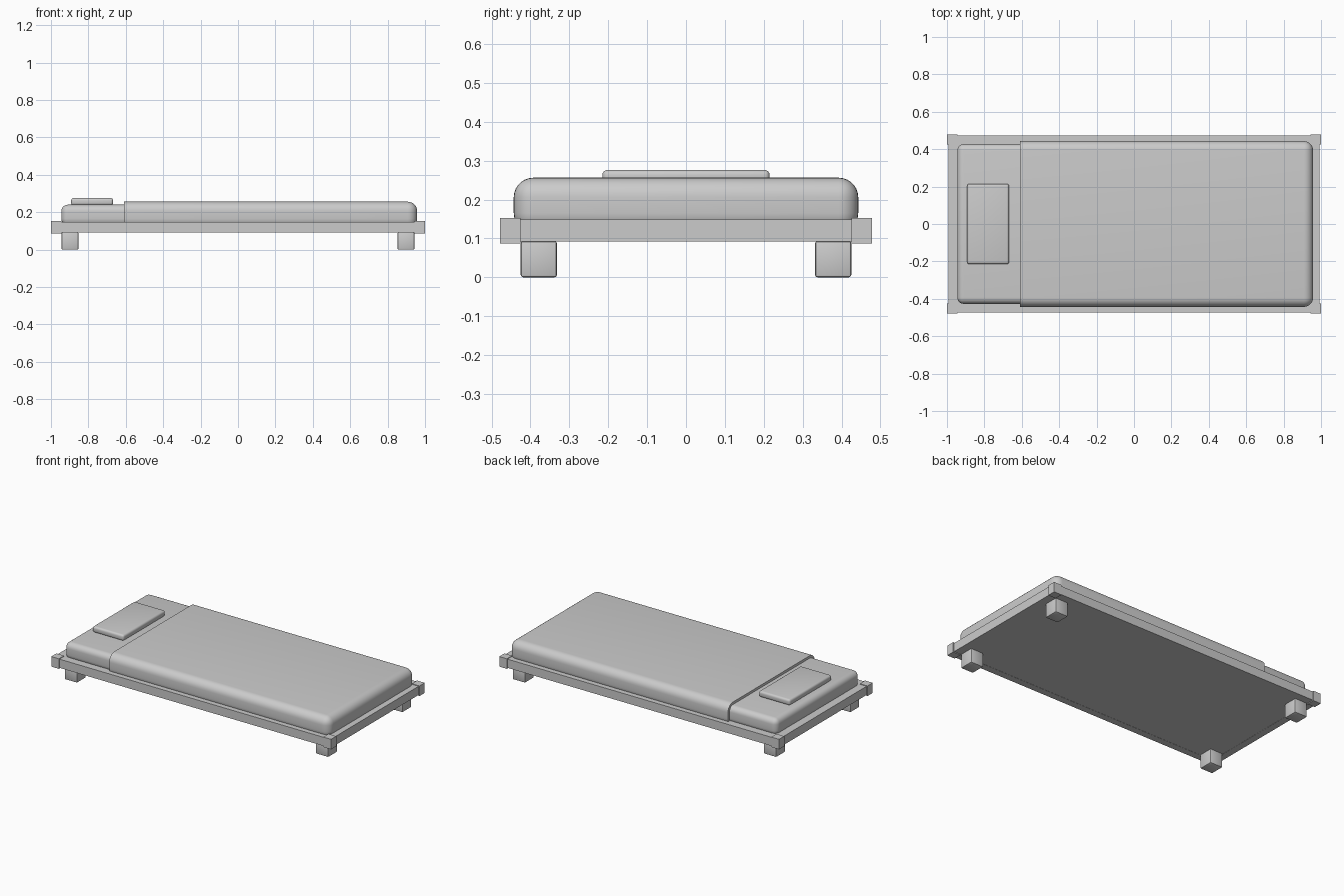
import bpy, bmesh
from math import radians
from mathutils import Vector

if "Cube" in bpy.data.objects:
    bpy.data.objects.remove(bpy.data.objects["Cube"])


def box(name, lo, hi, bevel=0.0, segments=4, cuts=()):
    """Rounded box from min/max corners; cuts are (point, normal, fill), removing the normal side."""
    lo, hi = Vector(lo), Vector(hi)
    bm = bmesh.new()
    bmesh.ops.create_cube(bm, size=1)
    for v in bm.verts:
        v.co = (lo + hi) / 2 + v.co * (hi - lo)
    if bevel:
        bmesh.ops.bevel(bm, geom=bm.edges[:], offset=bevel, segments=segments,
                        profile=0.5, affect='EDGES')
    for point, normal, fill in cuts:
        res = bmesh.ops.bisect_plane(bm, geom=bm.verts[:] + bm.edges[:] + bm.faces[:],
                                     plane_co=point, plane_no=normal, clear_outer=True)
        if fill:
            edges = [e for e in res['geom_cut'] if isinstance(e, bmesh.types.BMEdge)]
            bmesh.ops.contextual_create(bm, geom=edges)
    bmesh.ops.recalc_face_normals(bm, faces=bm.faces[:])
    mesh = bpy.data.meshes.new(name)
    bm.to_mesh(mesh)
    bm.free()
    obj = bpy.data.objects.new(name, mesh)
    bpy.context.collection.objects.link(obj)
    if bevel:
        bpy.ops.object.select_all(action='DESELECT')
        obj.select_set(True)
        bpy.context.view_layer.objects.active = obj
        bpy.ops.object.shade_smooth_by_angle(angle=radians(35))
    return obj


def mirrored_box(name, lo, hi, sx, sy, bevel=0.0, segments=2):
    xs = sorted((lo[0] * sx, hi[0] * sx))
    ys = sorted((lo[1] * sy, hi[1] * sy))
    return box(name, (xs[0], ys[0], lo[2]), (xs[1], ys[1], hi[2]), bevel, segments)


ends = {-1: "head", 1: "foot"}
sides = {-1: "front", 1: "back"}

# Legs and corner blocks
for sx, end in ends.items():
    for sy, side in sides.items():
        mirrored_box(f"{side}_{end}_leg", (0.853, 0.332, 0), (0.943, 0.425, 0.093), sx, sy, 0.006)
        mirrored_box(f"{side}_{end}_corner_block", (0.945, 0.425, 0.087), (1.0, 0.478, 0.152), sx, sy)

# Rails between the corner blocks
for sy, side in sides.items():
    mirrored_box(f"{side}_rail", (-0.945, 0.428, 0.092), (0.945, 0.473, 0.148), 1, sy)
for sx, end in ends.items():
    mirrored_box(f"{end}_rail", (0.948, -0.425, 0.092), (0.993, 0.425, 0.148), sx, 1)

# Base panel
box("base_panel", (-0.948, -0.428, 0.093), (0.948, 0.428, 0.148))

# Mattress, blanket with a straight cut edge, and pillow
box("mattress", (-0.945, -0.427, 0.13), (0.94, 0.427, 0.24), 0.035, 6,
    [((0, 0, 0.148), (0, 0, -1), False)])
box("blanket", (-0.75, -0.443, 0.115), (0.958, 0.443, 0.256), 0.05, 7,
    [((0, 0, 0.148), (0, 0, -1), False), ((-0.61, 0, 0), (-1, 0, 0), True)])
box("pillow", (-0.892, -0.215, 0.237), (-0.668, 0.215, 0.276), 0.013, 4)
